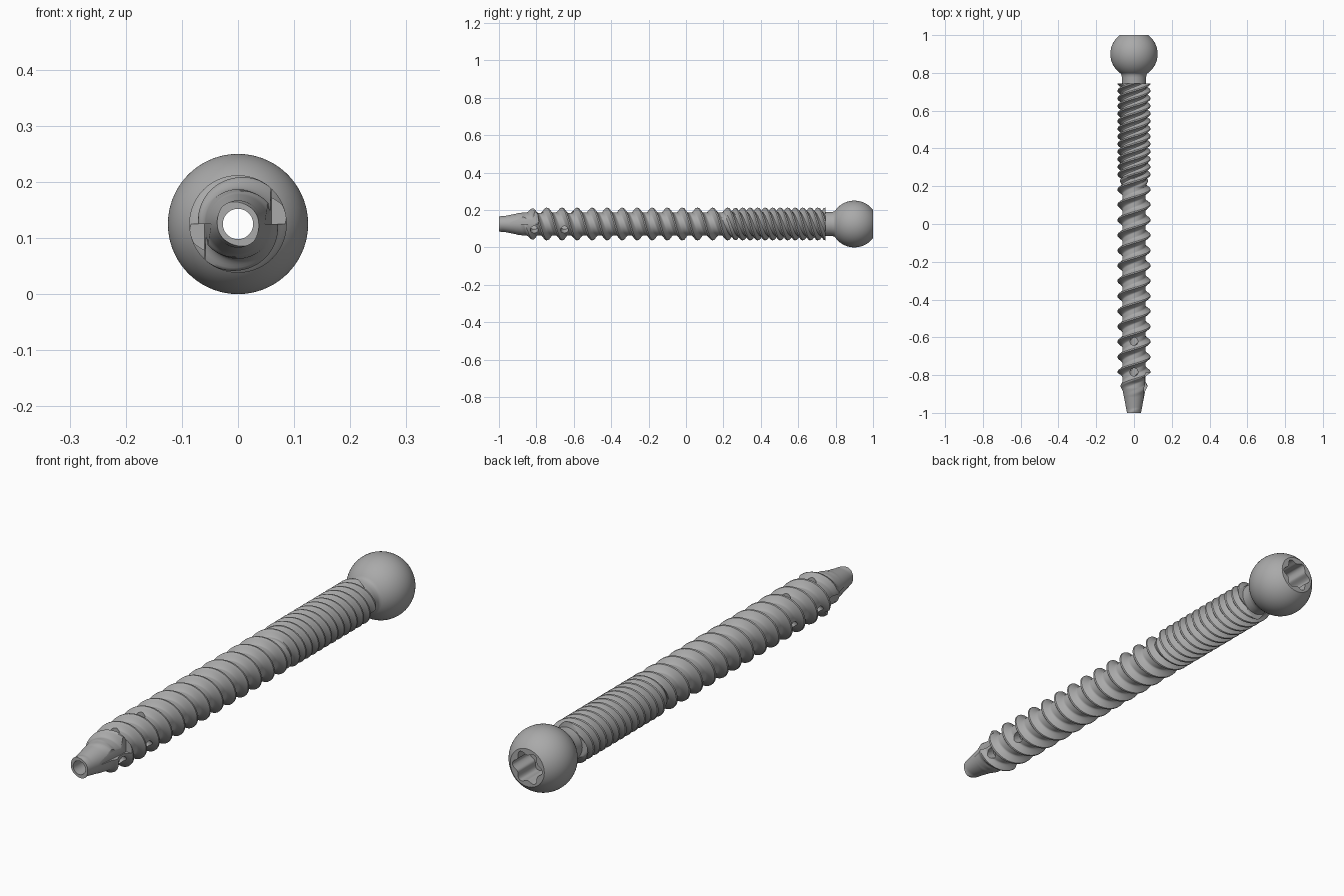
import bpy, bmesh, math
from math import pi, sin, cos
from mathutils import Matrix, Vector

if "Cube" in bpy.data.objects:
    bpy.data.objects.remove(bpy.data.objects["Cube"])

AXIS_Z = 0.125      # height of the screw axis
LEAD = 0.161        # advance per full turn
COLS, ROWS = 72, 44  # grid steps per turn, around and along
CREST = -0.623      # reference position of a thread crest
NECK_Y = 0.745

steel = bpy.data.materials.new("brushed steel grey")
steel.use_nodes = True
steel.diffuse_color = (0.4, 0.4, 0.4, 1)
steel.node_tree.nodes["Principled BSDF"].inputs["Base Color"].default_value = (0.4, 0.4, 0.4, 1)


def make_object(name, bm):
    bmesh.ops.recalc_face_normals(bm, faces=bm.faces)
    mesh = bpy.data.meshes.new(name)
    bm.to_mesh(mesh)
    bm.free()
    obj = bpy.data.objects.new(name, mesh)
    bpy.context.collection.objects.link(obj)
    mesh.materials.append(steel)
    return obj


def select_only(obj):
    bpy.ops.object.select_all(action='DESELECT')
    obj.select_set(True)
    bpy.context.view_layer.objects.active = obj


def cut(obj, cutter):
    mod = obj.modifiers.new("cut", 'BOOLEAN')
    mod.operation = 'DIFFERENCE'
    mod.solver = 'EXACT'
    mod.object = cutter
    select_only(obj)
    bpy.ops.object.modifier_apply(modifier=mod.name)
    bpy.data.objects.remove(cutter)


def prism(name, outline, y0, y1):
    """Closed prism along y from an (x, z offset) outline."""
    bm = bmesh.new()
    rings = [[bm.verts.new((x, y, AXIS_Z + z)) for x, z in outline] for y in (y0, y1)]
    n = len(outline)
    for ring in rings:
        bm.faces.new(ring)
    for i in range(n):
        j = (i + 1) % n
        bm.faces.new((rings[0][i], rings[0][j], rings[1][j], rings[1][i]))
    return make_object(name, bm)


def circle(radius, n=48, lobe=0.0):
    return [((radius + lobe * cos(6 * a)) * cos(a), (radius + lobe * cos(6 * a)) * sin(a))
            for a in (2 * pi * i / n for i in range(n))]


def ramp(v, a, b):
    return min(1.0, max(0.0, (v - a) / (b - a)))


# Thread profile: two starts near the tip, four starts near the head
def ridge(u, pitch, flat, flank, offset=0.0):
    d = abs((u - CREST - offset + pitch / 2) % pitch - pitch / 2)
    return max(0.0, 1 - max(0.0, d - flat) / flank) ** 1.4


def shaft_radius(u, y):
    fine = ramp(y, 0.19, 0.27)
    core = 0.037 + 0.025 * ramp(y, -1, -0.87) + 0.004 * fine
    crest = 0.042 + 0.045 * ramp(y, -0.95, -0.81)
    main = ridge(u, LEAD / 2, 0.004, 0.022 - 0.007 * fine)
    extra = ridge(u, LEAD / 2, 0.004, 0.015, LEAD / 4) * fine
    return core + max(0.0, crest - core) * max(main, extra)


# Threaded shaft: a tube whose grid follows the helix
def build_shaft():
    bm = bmesh.new()
    step = LEAD / ROWS
    count = int((NECK_Y + 1 + 2 * LEAD) / step) + 2
    grid = []
    for i in range(COLS):
        t = 2 * pi * i / COLS
        column = []
        for k in range(count):
            u = -1 - 0.01 + k * step
            y = min(NECK_Y, max(-1.0, u - LEAD * i / COLS))
            r = shaft_radius(y + LEAD * i / COLS, y)
            column.append(bm.verts.new((r * cos(t), y, AXIS_Z + r * sin(t))))
        grid.append(column)
    for i in range(COLS):
        last = i == COLS - 1
        for k in range(count - 1):
            a, b = grid[i][k], grid[i][k + 1]
            k2 = k - ROWS if last else k
            nxt = grid[(i + 1) % COLS]
            c, d = nxt[max(0, k2 + 1)], nxt[max(0, k2)]
            corners = [a, b, c] if c is d else [a, b, c, d]
            if len({round(v.co.y, 6) for v in corners}) > 1:
                bm.faces.new(corners)
    bmesh.ops.remove_doubles(bm, verts=bm.verts, dist=1e-6)
    loose = [v for v in bm.verts if not v.link_faces]
    bmesh.ops.delete(bm, geom=loose, context='VERTS')
    bmesh.ops.holes_fill(bm, edges=[e for e in bm.edges if e.is_boundary], sides=0)
    return make_object("threaded_shaft", bm)


shaft = build_shaft()

# Two cutting flutes at the tip, half a turn apart
for s in (1, -1):
    outline = [(s * x, s * z) for x, z in ((0.046, 0), (0.12, 0), (0.12, 0.12), (0.046, 0.12))]
    flute = prism("flute_cutter", outline, -0.97, -0.79)
    for v in flute.data.vertices:
        if v.co.y > -0.8 and abs(v.co.x) < 0.1:
            v.co.x += s * 0.014
    cut(shaft, flute)

# Side holes sitting in the thread grooves, three around the shaft
for base in (-0.784, -0.622):
    for angle, shift in ((90, 0), (-30, -0.027), (210, 0.027)):
        a = math.radians(angle)
        out = Vector((cos(a), 0, sin(a)))
        bm = bmesh.new()
        turn = out.to_track_quat('Z', 'Y').to_matrix().to_4x4()
        place = Matrix.Translation(Vector((0, base + shift, AXIS_Z)) + out * 0.07)
        bmesh.ops.create_cone(bm, cap_ends=True, segments=24, radius1=0.021,
                              radius2=0.021, depth=0.11, matrix=place @ turn)
        cut(shaft, make_object("hole_cutter", bm))

# Ball head with neck, turned from a profile
profile = [(0, 0.74), (0.064, 0.74), (0.064, 0.775), (0.066, 0.79)]
start, end = math.acos(-0.83), math.acos(0.8)
for i in range(33):
    a = start + (end - start) * i / 32
    profile.append((0.125 * sin(a), 0.9 + 0.125 * cos(a)))
profile.append((0, 1.0))
bm = bmesh.new()
verts = [bm.verts.new((r, y, AXIS_Z)) for r, y in profile]
edges = [bm.edges.new(pair) for pair in zip(verts, verts[1:])]
bmesh.ops.spin(bm, geom=verts + edges, cent=(0, 0, AXIS_Z), axis=(0, 1, 0),
               angle=2 * pi, steps=72)
bmesh.ops.remove_doubles(bm, verts=bm.verts, dist=1e-5)
head = make_object("ball_head", bm)

# Six-lobed driver socket and the bore through the whole length
cut(head, prism("socket_cutter", circle(0.058, 96, 0.008), 0.89, 1.05))
cut(head, prism("bore_cutter", circle(0.027), 0.7, 1.05))
cut(shaft, prism("bore_cutter", circle(0.027), -1.05, 0.8))

for obj in (shaft, head):
    select_only(obj)
    bpy.ops.object.shade_smooth_by_angle(angle=math.radians(35))
